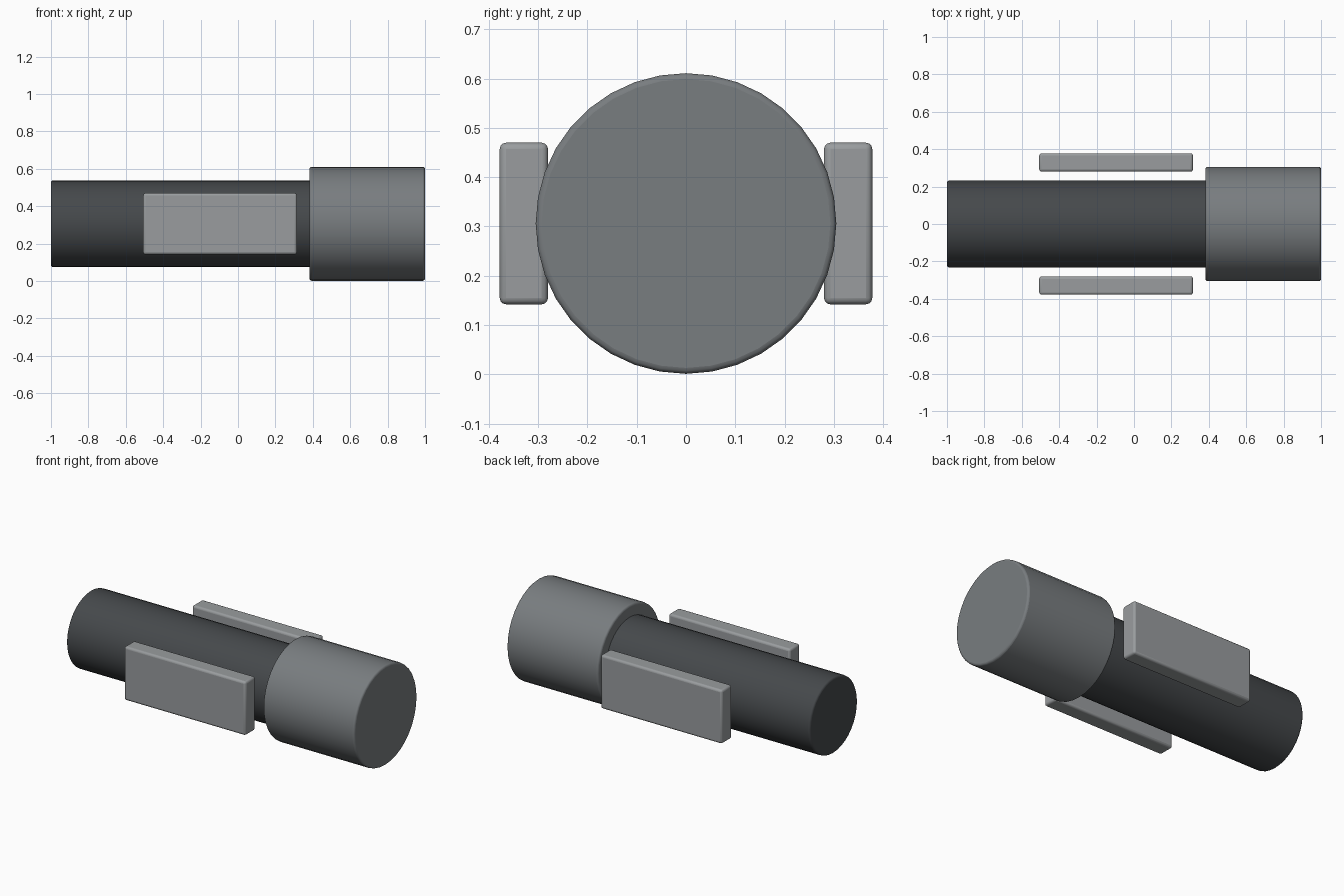
import bpy
from math import radians

if "Cube" in bpy.data.objects:
    bpy.data.objects.remove(bpy.data.objects["Cube"])

CENTRE_Z = 0.306


def material(name, r, g, b):
    m = bpy.data.materials.new(name)
    m.diffuse_color = (r, g, b, 1)
    m.use_nodes = True
    m.node_tree.nodes["Principled BSDF"].inputs["Base Color"].default_value = m.diffuse_color
    return m


def finish(obj, name, mat, bevel):
    # Soft rounded edges and smooth shading
    obj.name = name
    obj.data.materials.append(mat)
    mod = obj.modifiers.new("Bevel", 'BEVEL')
    mod.width = bevel
    mod.segments = 3
    mod.limit_method = 'ANGLE'
    mod.angle_limit = radians(40)
    bpy.ops.object.shade_smooth_by_angle(angle=radians(35))


def tube(name, x0, x1, radius, mat):
    bpy.ops.mesh.primitive_cylinder_add(
        vertices=36, radius=radius, depth=x1 - x0,
        location=((x0 + x1) / 2, 0, CENTRE_Z), rotation=(0, radians(90), 0))
    finish(bpy.context.object, name, mat, 0.012)


def plate(name, side, mat):
    bpy.ops.mesh.primitive_cube_add(size=1, location=(-0.096, side * 0.329, CENTRE_Z))
    obj = bpy.context.object
    obj.scale = (0.822, 0.098, 0.328)
    bpy.ops.object.transform_apply(location=False, rotation=False, scale=True)
    finish(obj, name, mat, 0.013)


dark = material("dark_grey", 0.06, 0.066, 0.071)
mid = material("mid_grey", 0.19, 0.205, 0.215)
light = material("light_grey", 0.32, 0.335, 0.345)

# Long handle body, running slightly into the wider head
tube("body", -1.0, 0.42, 0.232, dark)
tube("head", 0.382, 1.0, 0.305, mid)

# Floating plates on both sides
for label, side in (("front", -1), ("back", 1)):
    plate(f"{label}_side_plate", side, light)
